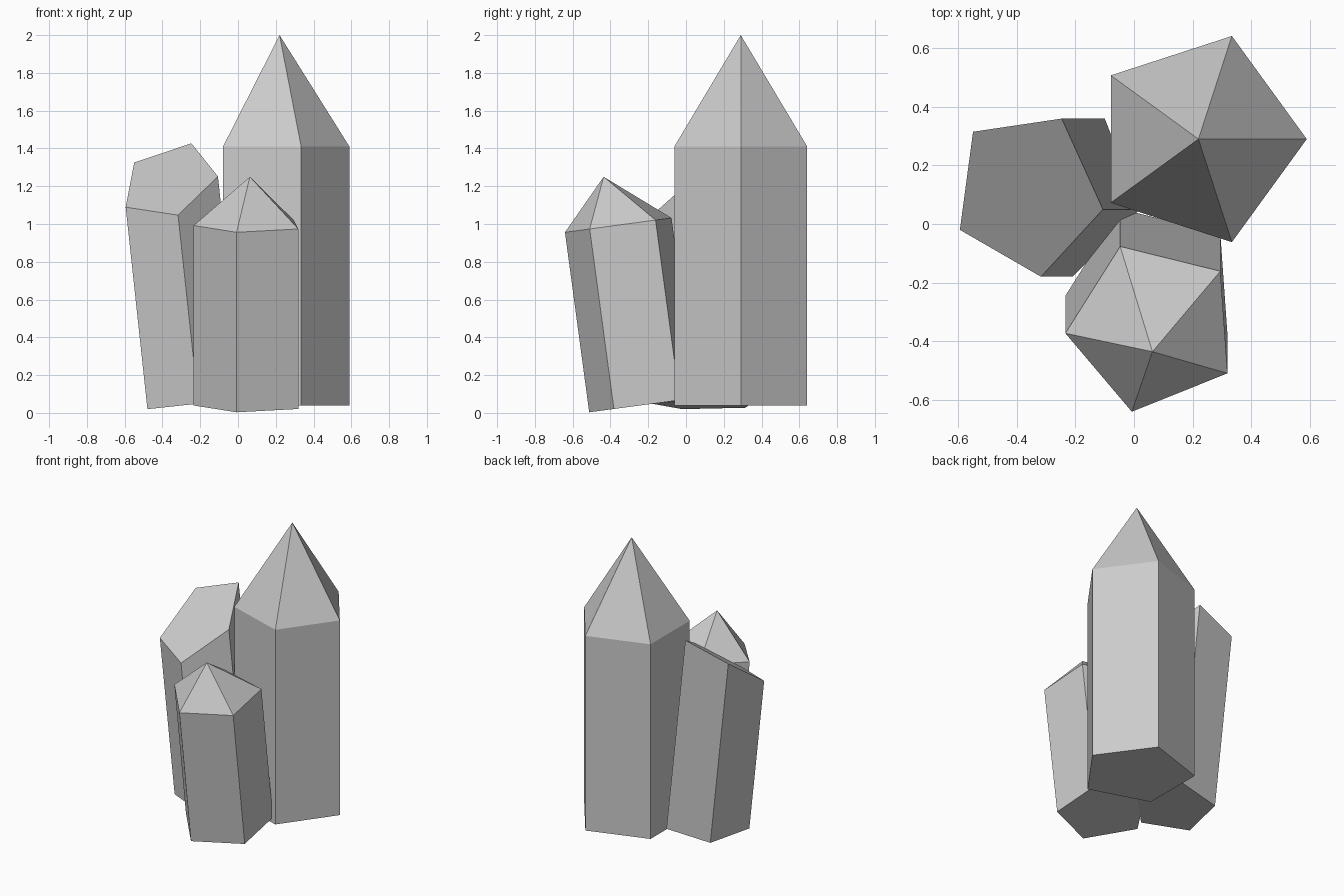
import bpy, bmesh
from math import cos, sin, radians
from mathutils import Vector, Matrix
from mathutils.geometry import intersect_line_plane

if "Cube" in bpy.data.objects:
    bpy.data.objects.remove(bpy.data.objects["Cube"])


def pentagon(radius, phase):
    angles = [radians(phase + 72 * i) for i in range(5)]
    return [(radius * cos(a), radius * sin(a)) for a in angles]


def crystal(name, outline, base, tilt, axis, cut, normal, apex=None):
    """Tilted prism from an outline, cut by a plane, with an optional point."""
    rot = Matrix.Rotation(radians(tilt), 3, axis)
    base, cut = Vector(base), Vector(cut)
    direction = rot @ Vector((0, 0, 1))
    normal = Vector(normal) if normal else direction
    low = [base + rot @ Vector((x, y, 0)) for x, y in outline]
    high = [intersect_line_plane(p, p + direction, cut, normal) for p in low]

    bm = bmesh.new()
    bottom = [bm.verts.new(p) for p in low]
    top = [bm.verts.new(p) for p in high]
    tip = bm.verts.new(apex) if apex else None
    bm.faces.new(bottom[::-1])
    if tip is None:
        bm.faces.new(top)
    for i in range(len(bottom)):
        j = (i + 1) % len(bottom)
        bm.faces.new((bottom[i], bottom[j], top[j], top[i]))
        if tip:
            bm.faces.new((top[i], top[j], tip))
    bmesh.ops.recalc_face_normals(bm, faces=bm.faces)
    mesh = bpy.data.meshes.new(name)
    bm.to_mesh(mesh)
    bm.free()
    obj = bpy.data.objects.new(name, mesh)
    bpy.context.collection.objects.link(obj)


# Tall upright crystal with a centred point
crystal("tall_crystal", pentagon(0.37, 0), (0.22, 0.29, 0.04), 0, 'X',
        (0.22, 0.29, 1.41), None, apex=(0.22, 0.29, 2.0))

# Short crystal leaning forward, with an off-centre point
crystal("front_crystal", pentagon(0.30, 40), (0.065, -0.224, 0.042), 7.67, 'X',
        (0.065, -0.352, 0.995), None, apex=(0.063, -0.436, 1.25))

# Crystal leaning left, broken off along a slanted plane
crystal("left_crystal",
        [(0.258, -0.055), (0.137, 0.255), (-0.175, 0.21), (-0.245, -0.125), (0.026, -0.285)],
        (-0.236, 0.105, 0.046), -6.14, 'Y',
        (-0.363, 0.105, 1.228), (-0.237, -0.673, 1))
